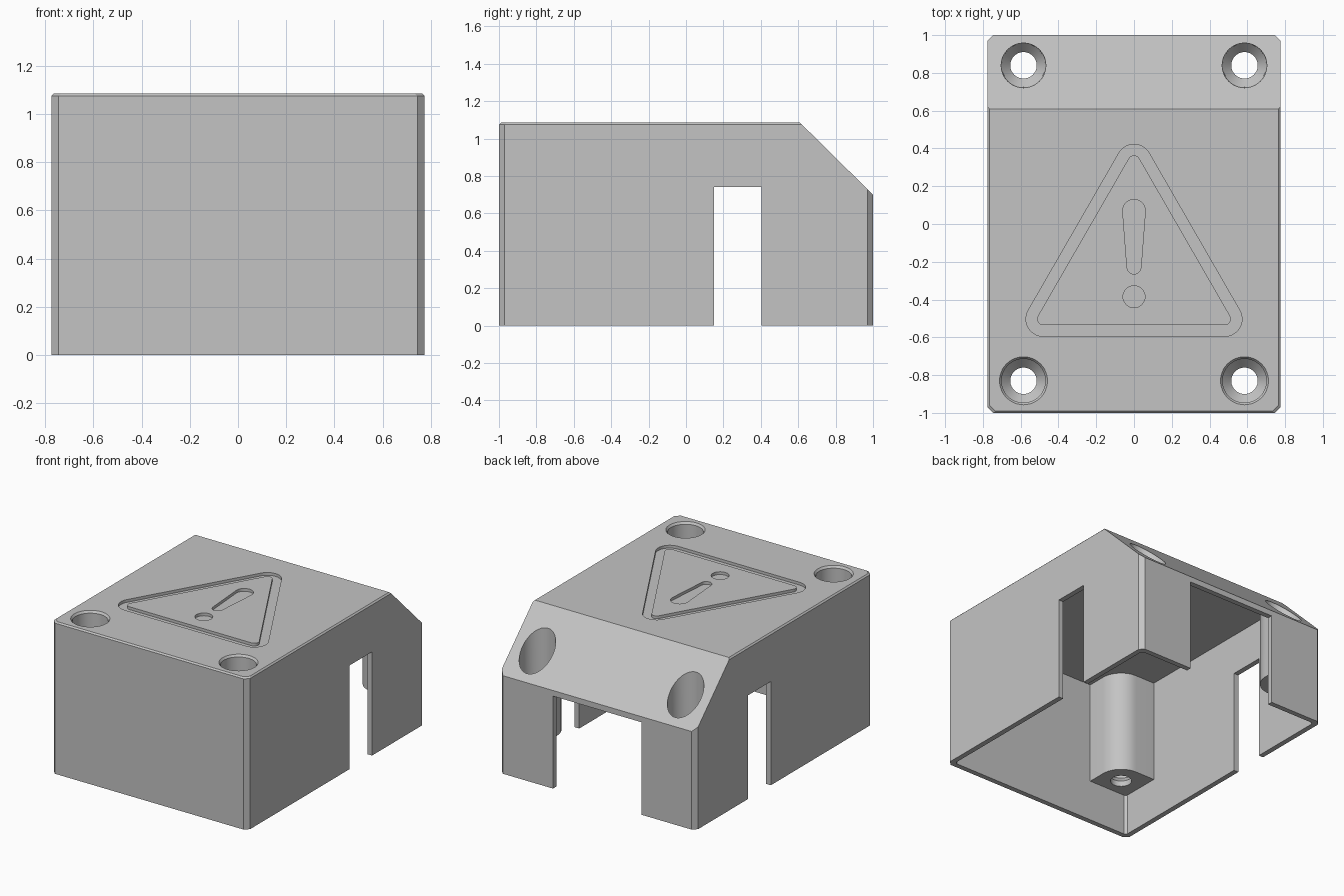
import bpy, bmesh, math
from mathutils import Vector

if "Cube" in bpy.data.objects:
    bpy.data.objects.remove(bpy.data.objects["Cube"])

W, D, H = 0.775, 1.0, 1.085        # half width, half depth, height
WALL, ROOF, CH = 0.037, 0.055, 0.03
SLOPE_P = Vector((0, 0.61, H))
SLOPE_N = Vector((0, 0.385, 0.39)).normalized()

grey = bpy.data.materials.new("light_grey")
grey.diffuse_color = (0.55, 0.55, 0.55, 1)
grey.use_nodes = True
grey.node_tree.nodes["Principled BSDF"].inputs["Base Color"].default_value = grey.diffuse_color


def loft(name, rings, slope_offset=None):
    """Closed solid through rings of points, optionally trimmed by the slope."""
    bm = bmesh.new()
    vs = [[bm.verts.new(p) for p in r] for r in rings]
    n = len(vs[0])
    for a, b in zip(vs, vs[1:]):
        for i in range(n):
            j = (i + 1) % n
            bm.faces.new((a[i], a[j], b[j], b[i]))
    bm.faces.new(vs[0][::-1])
    bm.faces.new(vs[-1])
    if slope_offset is not None:
        bmesh.ops.bisect_plane(bm, geom=bm.verts[:] + bm.edges[:] + bm.faces[:],
                               plane_co=SLOPE_P - SLOPE_N * slope_offset,
                               plane_no=SLOPE_N, clear_outer=True)
        bmesh.ops.holes_fill(bm, edges=[e for e in bm.edges if e.is_boundary])
    bmesh.ops.recalc_face_normals(bm, faces=bm.faces[:])
    me = bpy.data.meshes.new(name)
    bm.to_mesh(me)
    bm.free()
    me.materials.append(grey)
    ob = bpy.data.objects.new(name, me)
    bpy.context.collection.objects.link(ob)
    return ob


def at(outline, z):
    return [(x, y, z) for x, y in outline]


def prism(name, outline, z0, z1, slope_offset=None):
    return loft(name, [at(outline, z0), at(outline, z1)], slope_offset)


def boolean(target, tool, op):
    m = target.modifiers.new(op, 'BOOLEAN')
    m.operation, m.object, m.solver = op, tool, 'EXACT'
    bpy.context.view_layer.objects.active = target
    bpy.ops.object.modifier_apply(modifier=m.name)
    bpy.data.objects.remove(tool)


def cut_corner_box(w, d, c):
    return [(-w + c, -d), (w - c, -d), (w, -d + c), (w, d - c),
            (w - c, d), (-w + c, d), (-w, d - c), (-w, -d + c)]


def rect(x0, x1, y0, y1):
    return [(x0, y0), (x1, y0), (x1, y1), (x0, y1)]


def arc(cx, cy, r, a0, a1, n):
    return [(cx + r * math.cos(math.radians(a0 + (a1 - a0) * i / n)),
             cy + r * math.sin(math.radians(a0 + (a1 - a0) * i / n)))
            for i in range(n + 1)]


def circle(cx, cy, r, n=48):
    return arc(cx, cy, r, 0, 360 * (n - 1) / n, n - 1)


def round_triangle(r):
    return (arc(0.48, -0.503, r, -90, 30, 10) + arc(0, 0.33, r, 30, 150, 10)
            + arc(-0.48, -0.503, r, 150, 270, 10))


# Outer shell with chamfered corners, softened top edge and sloped back
body = loft("enclosure_cover", [at(cut_corner_box(W, D, CH), 0),
                                at(cut_corner_box(W, D, CH), H - 0.01),
                                at(cut_corner_box(W - 0.01, D - 0.01, CH), H)], 0)

# Hollow interior
boolean(body, prism("cavity", cut_corner_box(W - WALL, D - WALL, 0.015),
                    -0.1, H - ROOF, ROOF), 'DIFFERENCE')

# Cable openings through both sides and the back
boolean(body, prism("side_opening", rect(-1, 1, 0.15, 0.405), -0.2, 0.74), 'DIFFERENCE')
boolean(body, prism("back_opening", rect(-0.35, 0.35, 0.9, 1.1), -0.2, 0.66), 'DIFFERENCE')

# Corner screw posts, rounded towards the inside
screws = [(sx, sy, 0.585, 0.83 if sy < 0 else 0.84) for sx in (-1, 1) for sy in (-1, 1)]
for sx, sy, px, py in screws:
    post = [(0.757, 0.98), (0.43, 0.98)] + arc(px, py, 0.155, 180, 270, 12) + [(0.757, py - 0.155)]
    post = [(sx * x, sy * y) for x, y in post]
    boolean(body, prism("post", post, 0.295, H - 0.02, 0.02), 'UNION')

# Deep screw wells with a countersunk seat and a through hole
for sx, sy, px, py in screws:
    steps = [(0.07, 0.2), (0.07, 0.335), (0.116, 0.385)]
    steps += [(0.116, H - 0.015), (0.127, H), (0.127, 1.2)] if sy < 0 else [(0.12, 1.2)]
    boolean(body, loft("well", [at(circle(sx * px, sy * py, r), z) for r, z in steps]),
            'DIFFERENCE')

# Engraved warning triangle, mark and dot
E = H - 0.02
groove = prism("groove", round_triangle(0.092), E, 1.2)
boolean(groove, prism("island", round_triangle(0.033), E - 0.1, 1.3), 'DIFFERENCE')
boolean(body, groove, 'DIFFERENCE')
mark = arc(0, 0.07, 0.06, -4, 184, 16) + arc(0, -0.228, 0.037, 184, 356, 12)
boolean(body, prism("mark", mark, E, 1.2), 'DIFFERENCE')
boolean(body, prism("dot", circle(0, -0.385, 0.058, 32), E, 1.2), 'DIFFERENCE')

# Single colour, smooth wells and posts with sharp edges kept
body.data.materials.clear()
body.data.materials.append(grey)
for p in body.data.polygons:
    p.material_index = 0
bpy.ops.object.select_all(action='DESELECT')
body.select_set(True)
bpy.context.view_layer.objects.active = body
bpy.ops.object.shade_smooth_by_angle(angle=math.radians(25))
